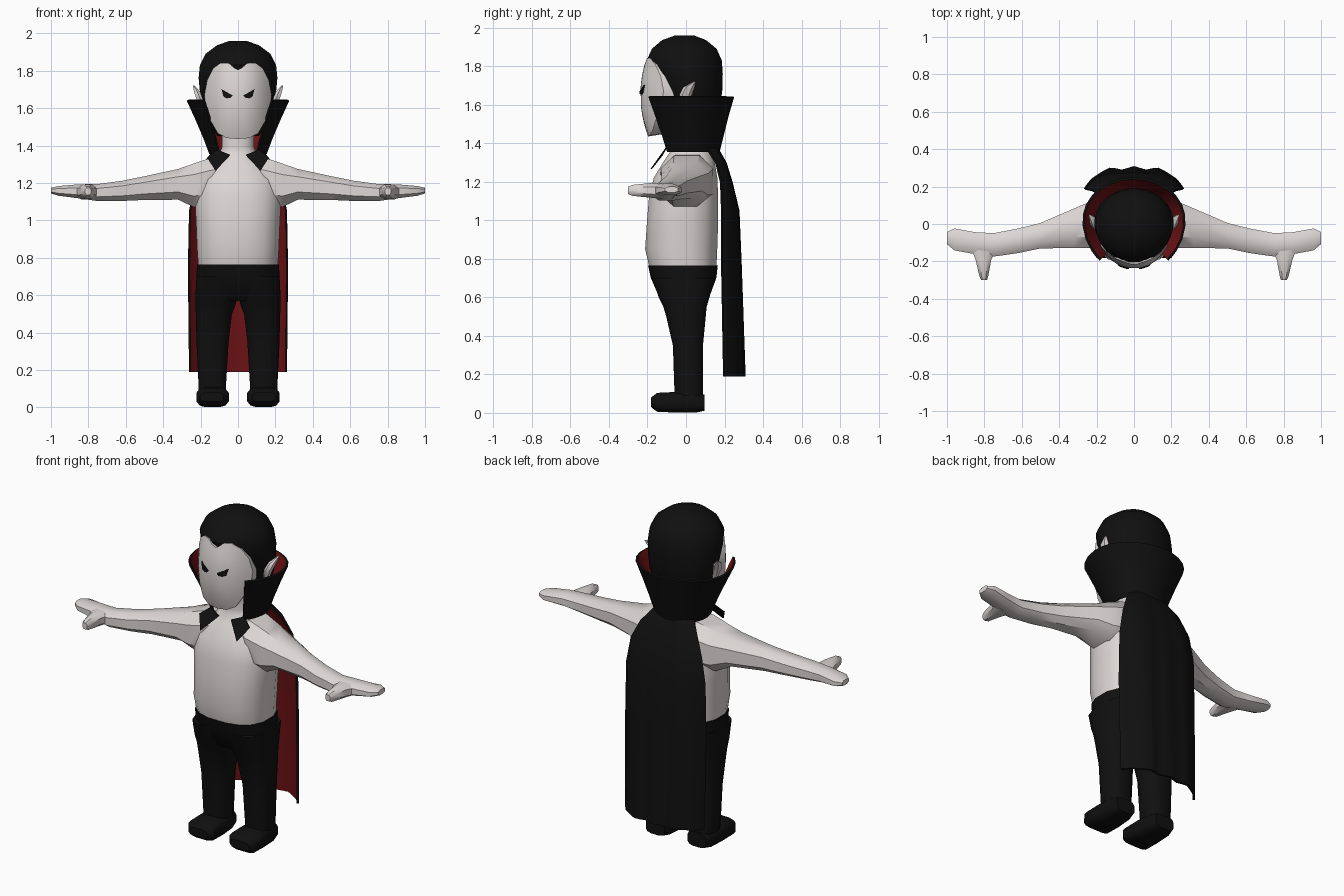
import bpy, bmesh, math
from mathutils import Vector
from mathutils.bvhtree import BVHTree

cube = bpy.data.objects.get("Cube")
if cube:
    bpy.data.objects.remove(cube)


def material(name, colour):
    m = bpy.data.materials.new(name)
    m.use_nodes = True
    m.diffuse_color = (*colour, 1)
    m.node_tree.nodes["Principled BSDF"].inputs["Base Color"].default_value = (*colour, 1)
    return m


PALE = material("pale", (0.72, 0.68, 0.665))
BLACK = material("black", (0.005, 0.005, 0.005))
RED = material("dark red", (0.15, 0.006, 0.007))


def finish(name, bm, mats, angle=40, fix_normals=True):
    if fix_normals:
        bmesh.ops.recalc_face_normals(bm, faces=bm.faces)
    mesh = bpy.data.meshes.new(name)
    bm.to_mesh(mesh)
    bm.free()
    for m in mats:
        mesh.materials.append(m)
    ob = bpy.data.objects.new(name, mesh)
    bpy.context.collection.objects.link(ob)
    bpy.ops.object.select_all(action='DESELECT')
    ob.select_set(True)
    bpy.context.view_layer.objects.active = ob
    bpy.ops.object.shade_smooth_by_angle(angle=math.radians(angle))
    return ob


def bridge(bm, a, b):
    for i in range(len(a)):
        j = (i + 1) % len(a)
        bm.faces.new((a[i], a[j], b[j], b[i]))


def loft(name, axis, rings, mat, n=12, power=0.8, side=1):
    """Each ring: position on axis, then low/high extents on the other two axes."""
    bm = bmesh.new()
    loops = []
    for pos, a0, a1, b0, b1 in rings:
        loop = []
        for k in range(n):
            t = 2 * math.pi * (k + 0.5) / n
            c, s = (math.copysign(abs(f) ** power, f) for f in (math.cos(t), math.sin(t)))
            p = [(a0 + a1 + (a1 - a0) * c) / 2, (b0 + b1 + (b1 - b0) * s) / 2]
            p.insert(axis, pos)
            loop.append(bm.verts.new((p[0] * side, p[1], p[2])))
        loops.append(loop)
    for a, b in zip(loops, loops[1:]):
        bridge(bm, a, b)
    bm.faces.new(loops[0])
    bm.faces.new(loops[-1])
    return finish(name, bm, [mat])


def plate(name, pts, mat, depth=0.008):
    bm = bmesh.new()
    front = [bm.verts.new(p) for p in pts]
    back = [bm.verts.new((p[0], p[1] + depth, p[2])) for p in pts]
    bridge(bm, front, back)
    bm.faces.new(front)
    bm.faces.new(back)
    return finish(name, bm, [mat], 20)


def lined_sheet(name, rows, thickness=0.012):
    """Open cloth sheet, black outside and red inside."""
    bm = bmesh.new()
    grid = [[bm.verts.new(p) for p in row] for row in rows]
    for r, s in zip(grid, grid[1:]):
        for i in range(len(r) - 1):
            bm.faces.new((r[i], r[i + 1], s[i + 1], s[i]))
    bm.normal_update()
    if sum(f.normal.y * f.calc_center_median().y for f in bm.faces) < 0:
        bmesh.ops.reverse_faces(bm, faces=bm.faces)
        bm.normal_update()
    outer = list(bm.faces)
    rim = [e for e in bm.edges if e.is_boundary]
    inner = {v: bm.verts.new(v.co - v.normal * thickness) for v in list(bm.verts)}
    for f in outer:
        bm.faces.new([inner[v] for v in reversed(f.verts)]).material_index = 1
    for e in rim:
        a, b = e.verts
        bm.faces.new((a, b, inner[b], inner[a]))
    return finish(name, bm, [BLACK, RED])


# Torso with neck
loft("torso", 2, [(z, -w, w, f, b) for z, w, f, b in (
    (0.745, 0.215, -0.19, 0.16), (0.85, 0.222, -0.215, 0.165), (1.0, 0.228, -0.205, 0.17),
    (1.12, 0.235, -0.195, 0.17), (1.22, 0.22, -0.17, 0.165), (1.31, 0.15, -0.115, 0.15),
    (1.36, 0.1, -0.08, 0.13), (1.39, 0.088, -0.08, 0.1), (1.47, 0.085, -0.08, 0.09))], PALE, 16)

# Trousers
loft("hips", 2, [(z, -w, w, f, b) for z, w, f, b in (
    (0.57, 0.19, -0.11, 0.1), (0.62, 0.222, -0.15, 0.13),
    (0.7, 0.226, -0.185, 0.16), (0.765, 0.222, -0.2, 0.168))], BLACK, 16)

for side, label in ((1, "left"), (-1, "right")):
    loft(label + "_leg", 2, [
        (0.7, 0.0, 0.225, -0.18, 0.155), (0.6, 0.0, 0.23, -0.145, 0.125),
        (0.55, 0.01, 0.23, -0.12, 0.11), (0.5, 0.03, 0.228, -0.105, 0.105),
        (0.35, 0.048, 0.224, -0.07, 0.09), (0.06, 0.066, 0.21, -0.06, 0.09)],
        BLACK, 12, 0.7, side)
    loft(label + "_shoe", 1, [
        (-0.182, 0.075, 0.2, 0.03, 0.08), (-0.15, 0.047, 0.225, 0.005, 0.105),
        (-0.05, 0.05, 0.222, 0.0, 0.11), (0.05, 0.06, 0.215, 0.0, 0.11),
        (0.095, 0.075, 0.2, 0.01, 0.095)], BLACK, 12, 0.6, side)
    loft(label + "_arm", 0, [
        (0.06, -0.1, 0.13, 1.1, 1.35), (0.14, -0.14, 0.15, 1.06, 1.345),
        (0.24, -0.135, 0.125, 1.065, 1.31), (0.32, -0.135, 0.09, 1.105, 1.28),
        (0.5, -0.135, 0.01, 1.105, 1.24), (0.62, -0.16, -0.02, 1.1, 1.215),
        (0.75, -0.178, -0.045, 1.1, 1.197), (0.85, -0.165, -0.04, 1.115, 1.195),
        (0.96, -0.145, -0.02, 1.13, 1.185), (1.0, -0.11, -0.04, 1.143, 1.175)],
        PALE, 8, 0.8, side)
    loft(label + "_thumb", 1, [
        (-0.12, 0.73, 0.88, 1.11, 1.19), (-0.19, 0.76, 0.85, 1.115, 1.195),
        (-0.28, 0.778, 0.828, 1.125, 1.185), (-0.3, 0.785, 0.818, 1.135, 1.175)],
        PALE, 8, 0.8, side)
    # Pointed ear leaning outward and back
    loft(label + "_ear", 2, [
        (1.6, 0.17, 0.205, -0.02, 0.02), (1.65, 0.18, 0.225, -0.035, 0.03),
        (1.69, 0.2, 0.238, -0.015, 0.045), (1.72, 0.232, 0.242, 0.04, 0.05)],
        PALE, 6, 0.9, side)
    # Folded collar point on the chest
    plate(label + "_collar_point", [(side * x, y, z) for x, y, z in (
        (0.165, -0.13, 1.335), (0.11, -0.105, 1.378), (0.04, -0.125, 1.35),
        (0.12, -0.185, 1.265))], BLACK)

# Hair
hair = loft("hair", 2, [(z, -w, w, f, b) for z, w, f, b in (
    (1.45, 0.11, -0.05, 0.1), (1.52, 0.16, -0.08, 0.15), (1.6, 0.19, -0.11, 0.18),
    (1.68, 0.204, -0.15, 0.19), (1.76, 0.212, -0.18, 0.192), (1.83, 0.205, -0.205, 0.187),
    (1.89, 0.175, -0.178, 0.16), (1.935, 0.115, -0.125, 0.105), (1.96, 0.045, -0.055, 0.04))],
    BLACK, 28, 1)


def surface(ob):
    return BVHTree.FromPolygons([v.co for v in ob.data.vertices],
                                [p.vertices[:] for p in ob.data.polygons])


def hit_y(tree, x, z):
    hit = tree.ray_cast(Vector((x, -1, z)), Vector((0, 1, 0)))[0]
    return hit.y if hit else 1


# Face: heart-shaped outline with a widow's peak, bulging forward out of the hair
scalp = surface(hair)
half = [(0, 1.805), (0.02, 1.815), (0.05, 1.84), (0.09, 1.842), (0.135, 1.81), (0.165, 1.75),
        (0.18, 1.67), (0.172, 1.6), (0.145, 1.53), (0.108, 1.465), (0.06, 1.44), (0, 1.435)]
outline = half + [(-x, z) for x, z in half[-2:0:-1]]
bm = bmesh.new()
MID = 1.64


def face_point(x, z):
    y = -0.237 + 0.12 * (abs(x) / 0.18) ** 2.5 + 0.035 * ((z - 1.65) / 0.2) ** 2
    return bm.verts.new((x, min(y, hit_y(scalp, x, z) - 0.01), z))


loops = [[bm.verts.new((x * 0.85, 0, MID + (z - MID) * 0.85)) for x, z in outline]]
for s in (1, 0.92, 0.8, 0.65, 0.45, 0.22):
    loops.append([face_point(x * s, MID + (z - MID) * s) for x, z in outline])
for a, b in zip(loops, loops[1:]):
    bridge(bm, a, b)
bm.faces.new(loops[0])
bm.faces.new(loops[-1])
face = finish("face", bm, [PALE])

# Slanted eyes
skin = surface(face)
for side, label in ((1, "left"), (-1, "right")):
    shape = [(0.088, 1.702), (0.058, 1.684), (0.028, 1.668), (0.038, 1.656),
             (0.06, 1.652), (0.078, 1.662)]
    plate(label + "_eye", [(side * x, hit_y(skin, side * x, z) - 0.006, z) for x, z in shape], BLACK)

# Cape with soft pleats
cape = []
for z, w, edge, back in ((1.38, 0.13, 0.11, 0.165), (1.3, 0.19, 0.16, 0.21),
                         (1.2, 0.235, 0.185, 0.24), (1.05, 0.262, 0.19, 0.275),
                         (0.75, 0.268, 0.19, 0.285), (0.19, 0.262, 0.2, 0.3)):
    cape.append([])
    for k in range(17):
        t = k / 8 - 1
        pleat = 0.008 * math.cos(t * 4 * math.pi) * (1 - t * t) * (1.4 - z)
        cape[-1].append((w * t, edge + (back - edge) * (1 - abs(t) ** 4) + pleat, z))
lined_sheet("cape", cape)

# Tall flared collar, open at the front
collar = []
for z, w, mid, back, front in ((1.355, 0.155, 0.035, 0.14, 0.18), (1.44, 0.187, 0.031, 0.165, 0.21),
                               (1.54, 0.23, 0.026, 0.195, 0.25), (1.64, 0.276, 0.02, 0.23, 0.29)):
    collar.append([])
    for k in range(21):
        a = math.radians(138) * (k / 10 - 1)
        c = math.cos(a)
        collar[-1].append((w * math.sin(a), mid + c * (back if c > 0 else front), z))
lined_sheet("collar", collar)
